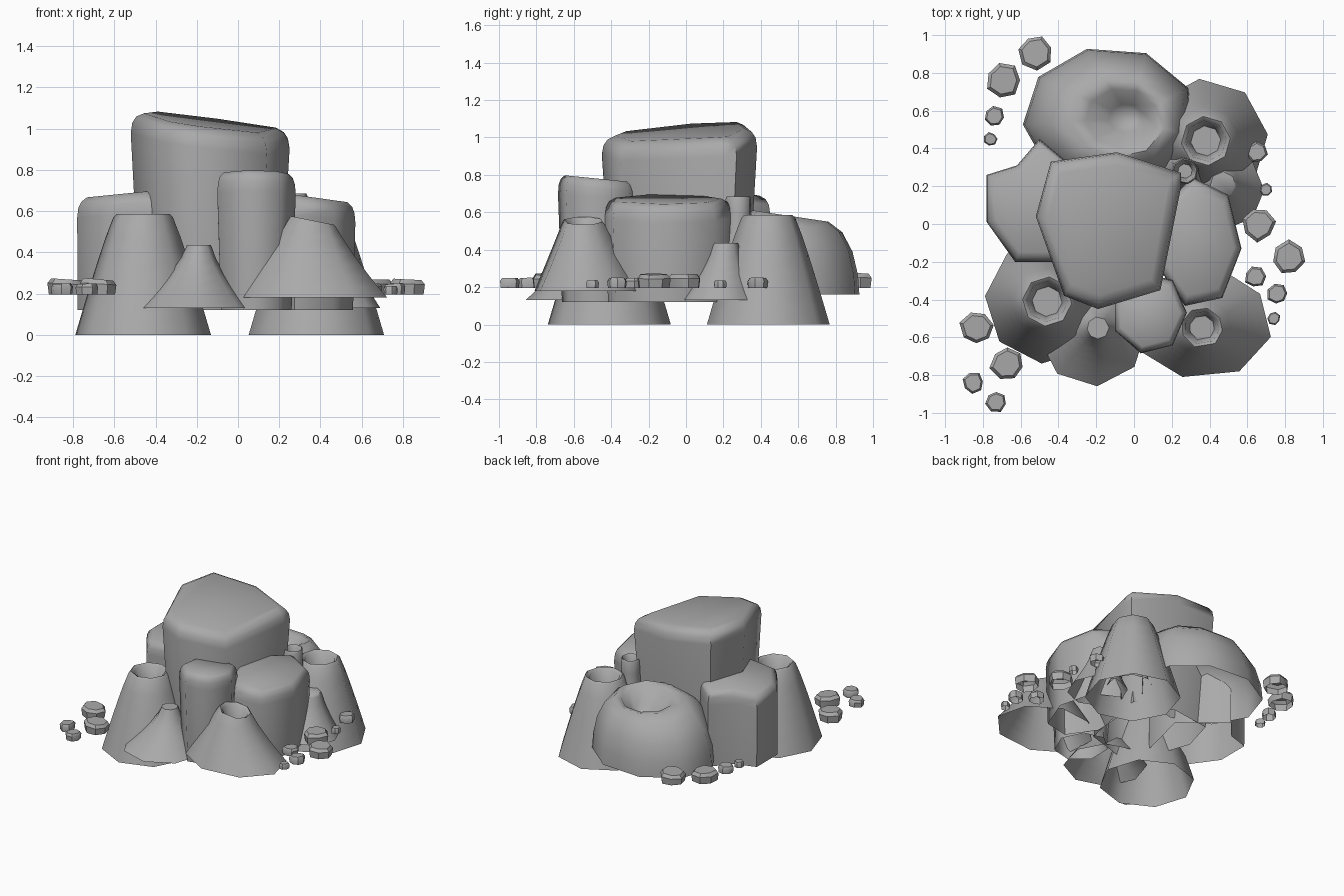
import bpy, math, random
from mathutils import Vector

random.seed(4)
cube = bpy.data.objects.get("Cube")
if cube:
    bpy.data.objects.remove(cube, do_unlink=True)

# Single stone colour
stone = bpy.data.materials.new("stone_grey")
stone.use_nodes = True
grey = (0.4, 0.4, 0.4, 1)
stone.diffuse_color = grey
shader = next(node for node in stone.node_tree.nodes if node.type == "BSDF_PRINCIPLED")
shader.inputs["Base Color"].default_value = grey


def polygon(centre, width, depth, sides, turn, taper=0, jitter=0):
    """Regular polygon stretched to half sizes, wider towards the back by taper."""
    points = []
    for i in range(sides):
        angle = math.radians(turn) + math.tau * i / sides
        wobble = 1 + random.uniform(-jitter, jitter)
        across, along = math.cos(angle) * wobble, math.sin(angle) * wobble
        points.append(Vector((centre[0] + width * across * (1 + taper * along),
                              centre[1] + depth * along)))
    return points


def loft(name, centre, outline, rings, tilt=(0, 0), smooth=65):
    """Open-bottomed shell; each ring is (outline scale, added radius, height)."""
    middle = Vector(centre)
    offsets = [Vector(point) - middle for point in outline]
    count = len(offsets)
    low = rings[0][2]
    high = max(height for scale, radius, height in rings)
    verts, faces = [], []
    for scale, radius, height in rings:
        lean = (height - low) / (high - low)
        for offset in offsets:
            spot = offset * scale + offset.normalized() * radius
            rise = lean * (tilt[0] * spot.x + tilt[1] * spot.y)
            verts.append((middle.x + spot.x, middle.y + spot.y, height + rise))
    for ring in range(len(rings) - 1):
        for i in range(count):
            a = ring * count + i
            b = ring * count + (i + 1) % count
            faces.append((a, b, b + count, a + count))
    faces.append(tuple(range(len(verts) - count, len(verts))))
    mesh = bpy.data.meshes.new(name)
    mesh.from_pydata(verts, [], faces)
    mesh.materials.append(stone)
    obj = bpy.data.objects.new(name, mesh)
    bpy.context.collection.objects.link(obj)
    bpy.ops.object.select_all(action="DESELECT")
    obj.select_set(True)
    bpy.context.view_layer.objects.active = obj
    bpy.ops.object.shade_smooth_by_angle(angle=math.radians(smooth))


def boulder(name, centre, outline, top, tilt, foot):
    """Flat-topped rock with a rounded upper edge and a slightly narrower foot."""
    bottom, edge = 0.12, 0.1
    rings = [(foot, 0, bottom), (1, 0, top - edge), (0.98, 0, top - edge / 2),
             (0.93, 0, top - edge / 5), (0.83, 0, top)]
    loft(name, centre, outline, rings, tilt)


def cone(name, centre, outline, bottom, top, rim, flare, hollow=True, tilt=(0, 0)):
    """Flared mound rising from its outline to a round rim, with or without a pit."""
    rings = []
    steps = 6
    for step in range(steps + 1):
        rise = step / steps
        spread = (1 - rise) ** flare
        rings.append((spread, rim * (1 - spread), bottom + (top - bottom) * rise))
    rings.append((0, rim * 0.9, top + 0.015))
    if hollow:
        rings += [(0, rim * 0.75, top), (0, rim * 0.55, top - rim)]
    loft(name, centre, outline, rings, tilt)


# Flat-topped boulders
boulder("main_boulder", (-0.14, -0.02),
        [(-0.52, 0.04), (-0.37, -0.38), (-0.19, -0.45), (0.14, -0.35),
         (0.25, 0.2), (0.25, 0.27), (-0.09, 0.38), (-0.44, 0.33)],
        top=1.03, tilt=(-0.13, 0.07), foot=0.88)
spot = (-0.5, 0.1)
boulder("right_boulder", spot,
        [(-0.78, 0.01), (-0.63, -0.2), (-0.3, -0.2), (-0.2, 0.2),
         (-0.5, 0.45), (-0.62, 0.31), (-0.78, 0.26)],
        top=0.69, tilt=(0.1, 0), foot=0.99)
spot = (0.34, -0.1)
boulder("left_boulder", spot, polygon(spot, 0.23, 0.35, 7, 98),
        top=0.67, tilt=(-0.14, 0), foot=0.95)
spot = (0.08, -0.47)
boulder("front_boulder", spot, polygon(spot, 0.2, 0.22, 7, 0),
        top=0.78, tilt=(0, -0.1), foot=0.9)

# Rounded back boulder with an off-centre dent
loft("back_boulder", (-0.02, 0.56), polygon((-0.13, 0.56), 0.46, 0.38, 9, 25),
     [(1, 0, 0.16), (0.98, 0, 0.28), (0.9, 0, 0.42), (0.75, 0, 0.53),
      (0.55, 0, 0.58), (0.42, 0, 0.56), (0.2, 0, 0.45), (0.1, 0, 0.42)],
     tilt=(0, -0.15))

# Tall vents standing on the ground
for name, spot, turn in (("right_vent", (-0.46, -0.41), 40), ("left_vent", (0.38, 0.44), 6)):
    cone(name, spot, polygon(spot, 0.33, 0.33, 8, turn),
         bottom=0, top=0.57, rim=0.145, flare=0.9)

# Narrow chimney beside the main boulder
spot = (0.27, 0.28)
cone("chimney", spot, polygon(spot, 0.16, 0.16, 8, 12),
     bottom=0.2, top=0.67, rim=0.07, flare=3)

# Wide crater with a sloping rim
cone("front_crater", (0.36, -0.55), polygon((0.36, -0.52), 0.37, 0.3, 8, -15, taper=-0.08),
     bottom=0.18, top=0.54, rim=0.12, flare=1.05, tilt=(-0.2, 0))

# Small closed cones
cone("front_cone", (-0.19, -0.55), polygon((-0.22, -0.57), 0.29, 0.29, 8, 50),
     bottom=0.13, top=0.42, rim=0.065, flare=1.35, hollow=False)
cone("side_cone", (0.47, 0.21), polygon((0.48, 0.18), 0.21, 0.21, 8, 0),
     bottom=0.13, top=0.42, rim=0.075, flare=1.3, hollow=False)

# Scattered pebbles, grouped by radius
pebbles = {
    0.09: [(-0.52, 0.91), (-0.69, 0.76), (-0.83, -0.55), (-0.67, -0.74),
           (0.66, 0), (0.82, -0.18)],
    0.055: [(-0.74, 0.57), (-0.85, -0.84), (-0.73, -0.94), (0.65, 0.38),
            (0.64, -0.28), (0.76, -0.37)],
    0.035: [(-0.76, 0.45), (0.7, 0.18), (0.74, -0.5)],
}
ledge = 0.195
for radius, spots in pebbles.items():
    height = 0.02 + radius * 0.6
    for spot in spots:
        outline = polygon(spot, radius, radius, 7, random.uniform(0, 50), jitter=0.1)
        loft("pebble", spot, outline,
             [(0.92, 0, ledge), (1, 0, ledge + height * 0.7), (0.8, 0, ledge + height)],
             tilt=(random.uniform(-0.1, 0.1), 0), smooth=40)
